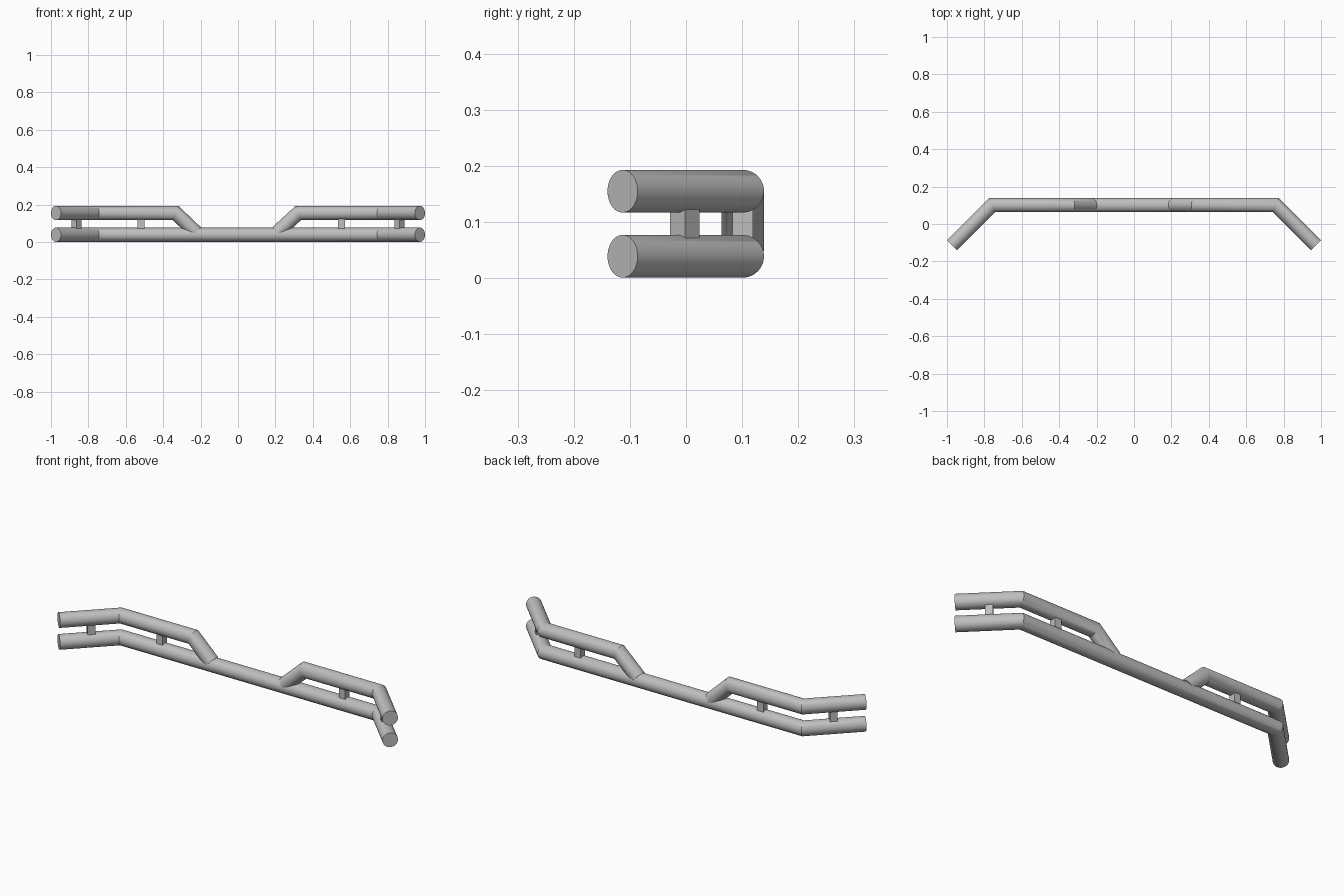
import bpy, bmesh, math
from mathutils import Vector, Matrix

if "Cube" in bpy.data.objects:
    bpy.data.objects.remove(bpy.data.objects["Cube"])

GREY = (0.52, 0.52, 0.52, 1)
metal = bpy.data.materials.new("grey_metal")
metal.use_nodes = True
metal.diffuse_color = GREY
metal.node_tree.nodes["Principled BSDF"].inputs["Base Color"].default_value = GREY

RADIUS, SIDES = 0.038, 48
LOW, HIGH, BACK = 0.039, 0.155, 0.101   # tube heights and rear line
CORNER = (0.759, BACK)
TIP = (0.973, -0.113)


def finish(name, bm):
    bmesh.ops.recalc_face_normals(bm, faces=bm.faces)
    mesh = bpy.data.meshes.new(name)
    bm.to_mesh(mesh)
    bm.free()
    mesh.materials.append(metal)
    obj = bpy.data.objects.new(name, mesh)
    bpy.context.collection.objects.link(obj)
    return obj


def tube(name, points):
    """Round tube along a path, with mitred corners and flat caps."""
    pts = [Vector(p) for p in points]
    dirs = [(b - a).normalized() for a, b in zip(pts, pts[1:])]
    side = dirs[0].orthogonal().normalized()
    up = dirs[0].cross(side)
    ring = []
    for i in range(SIDES):
        a = 2 * math.pi * i / SIDES
        ring.append(pts[0] + RADIUS * (math.cos(a) * side + math.sin(a) * up))
    bm = bmesh.new()
    loops = [[bm.verts.new(p) for p in ring]]
    for i, d in enumerate(dirs):
        normal = d + dirs[i + 1] if i + 1 < len(dirs) else d
        ring = [p + d * ((pts[i + 1] - p).dot(normal) / d.dot(normal)) for p in ring]
        loops.append([bm.verts.new(p) for p in ring])
    for lo, hi in zip(loops, loops[1:]):
        for j in range(SIDES):
            k = (j + 1) % SIDES
            bm.faces.new((lo[j], lo[k], hi[k], hi[j])).smooth = True
    bm.faces.new(loops[0])
    bm.faces.new(loops[-1])
    bm.normal_update()
    for e in bm.edges:
        e.smooth = e.calc_face_angle(0) < math.radians(30)
    return finish(name, bm)


def spacer(name, x, y, turn=0):
    """Square post joining the two tubes."""
    bm = bmesh.new()
    bmesh.ops.create_cube(bm, size=1, matrix=Matrix.Translation((x, y, 0.098))
                          @ Matrix.Rotation(turn, 4, 'Z')
                          @ Matrix.Diagonal((0.037, 0.037, 0.058, 1)))
    return finish(name, bm)


# Lower rail runs the full width
tube("lower_rail", [(-TIP[0], TIP[1], LOW), (-CORNER[0], BACK, LOW),
                    (CORNER[0], BACK, LOW), (TIP[0], TIP[1], LOW)])

# Upper rails bend down into the lower rail; spacers hold them apart
for label, s, bend, foot, post in (("left", 1, 0.322, 0.21, 0.553),
                                   ("right", -1, 0.333, 0.225, 0.519)):
    tube(label + "_upper_rail", [(s * TIP[0], TIP[1], HIGH), (s * CORNER[0], BACK, HIGH),
                                 (s * bend, BACK, HIGH), (s * foot, BACK, 0.052)])
    spacer(label + "_rear_spacer", s * post, BACK)
    spacer(label + "_arm_spacer", s * 0.863, -0.002, math.pi / 4)
